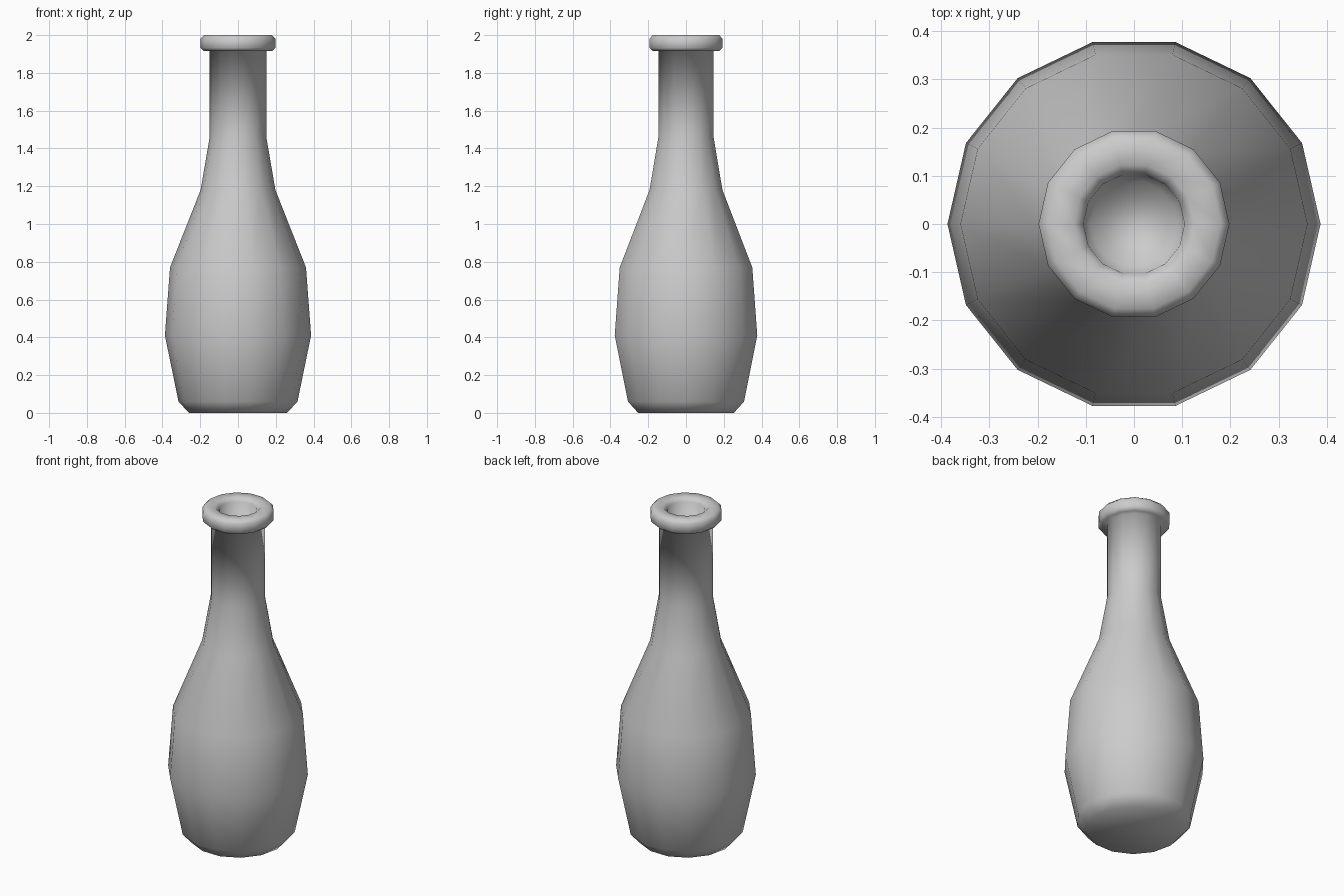
import bpy, bmesh
from math import cos, sin, tau

if "Cube" in bpy.data.objects:
    bpy.data.objects.remove(bpy.data.objects["Cube"])

SIDES = 14

# Outline as (radius, height): foot, belly, shoulder, neck, rolled lip, mouth
PROFILE = [
    (0.26, 0.0), (0.315, 0.06), (0.387, 0.41), (0.36, 0.77),
    (0.198, 1.18), (0.15, 1.46), (0.15, 1.915),
    (0.18, 1.915), (0.198, 1.932), (0.198, 1.982), (0.18, 2.0),
    (0.125, 2.0), (0.105, 1.98), (0.09, 1.80),
]


def lathe(name, profile, sides):
    bm = bmesh.new()
    rings = [[bm.verts.new((r * cos(tau * i / sides), r * sin(tau * i / sides), z))
              for i in range(sides)] for r, z in profile]
    for low, high in zip(rings, rings[1:]):
        for i in range(sides):
            j = (i + 1) % sides
            bm.faces.new((low[i], low[j], high[j], high[i]))
    # Closed base and floor inside the mouth
    bm.faces.new(rings[0][::-1])
    bm.faces.new(rings[-1])
    bmesh.ops.recalc_face_normals(bm, faces=bm.faces)
    for face in bm.faces:
        face.smooth = True
    mesh = bpy.data.meshes.new(name)
    bm.to_mesh(mesh)
    bm.free()
    obj = bpy.data.objects.new(name, mesh)
    bpy.context.collection.objects.link(obj)
    return obj


# Bottle
lathe("bottle", PROFILE, SIDES)
